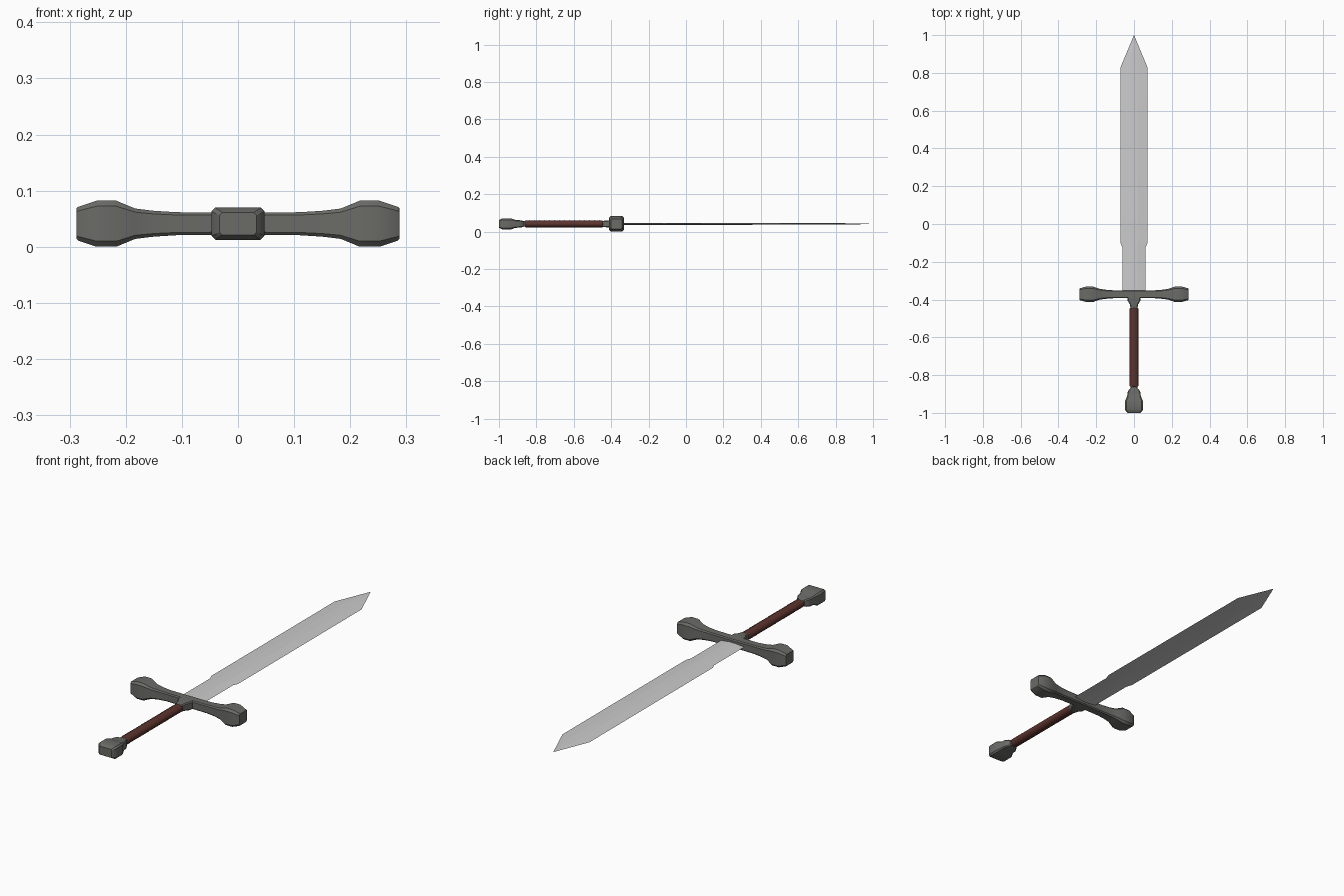
import bpy, bmesh, math
from mathutils import Vector

if "Cube" in bpy.data.objects:
    bpy.data.objects.remove(bpy.data.objects["Cube"])

ZC = 0.041  # height of the sword's centre plane


def material(name, rgb):
    m = bpy.data.materials.new(name)
    m.diffuse_color = (*rgb, 1)
    m.use_nodes = True
    m.node_tree.nodes["Principled BSDF"].inputs["Base Color"].default_value = m.diffuse_color
    return m


STEEL = material("blade steel", (0.60, 0.60, 0.60))
IRON = material("dark iron", (0.145, 0.145, 0.135))
LEATHER = material("brown leather", (0.105, 0.033, 0.026))


def chamfer_rect(a, b, c=0.12):
    k = c * min(a, b) * 2
    return [(a, b - k), (a - k, b), (k - a, b), (-a, b - k),
            (-a, k - b), (k - a, -b), (a - k, -b), (a, k - b)]


def ellipse(a, b, n=16):
    return [(a * math.cos(2 * math.pi * i / n), b * math.sin(2 * math.pi * i / n)) for i in range(n)]


def loft(name, stations, section, place, mat, angle=30):
    """Skin sections (position, half width, half height) along an axis."""
    bm = bmesh.new()
    rings = [[bm.verts.new(place(t, u, v)) for u, v in section(a, b)] for t, a, b in stations]
    n = len(rings[0])
    for r, s in zip(rings, rings[1:]):
        for i in range(n):
            bm.faces.new((r[i], r[(i + 1) % n], s[(i + 1) % n], s[i]))
    bm.faces.new(rings[0])
    bm.faces.new(rings[-1])
    bmesh.ops.recalc_face_normals(bm, faces=bm.faces)
    me = bpy.data.meshes.new(name)
    bm.to_mesh(me)
    bm.free()
    me.materials.append(mat)
    ob = bpy.data.objects.new(name, me)
    bpy.context.collection.objects.link(ob)
    bpy.context.view_layer.objects.active = ob
    ob.select_set(True)
    bpy.ops.object.shade_smooth_by_angle(angle=math.radians(angle))
    ob.select_set(False)
    return ob


def along_y(t, u, v):
    return Vector((u, t, ZC + v))


def along_x(t, u, v):
    return Vector((t, -0.372 + u, ZC + v))


# Crossguard: half profile mirrored, flared knob at each end
half = [(0.05, 0.021, 0.020), (0.11, 0.021, 0.0205), (0.15, 0.024, 0.023),
        (0.183, 0.029, 0.027), (0.217, 0.041, 0.041), (0.252, 0.041, 0.041),
        (0.285, 0.032, 0.030), (0.288, 0.029, 0.027)]
guard = [(-x, a, b) for x, a, b in reversed(half)] + half
loft("crossguard", guard, chamfer_rect, along_x, IRON)

# Collar between guard and grip
loft("collar", [(-0.385, 0.036, 0.020), (-0.405, 0.034, 0.020), (-0.425, 0.022, 0.018),
                (-0.448, 0.018, 0.016)], chamfer_rect, along_y, IRON)

# Grip with fine wrapped ridges
ridges = 46
y0, y1 = -0.862, -0.444
grip = [(y0, 0.019, 0.016)]
for i in range(ridges * 2 + 1):
    d = 0.0012 * (i % 2)
    grip.append((y0 + 0.004 + (y1 - y0 - 0.008) * i / (ridges * 2), 0.0225 + d, 0.0185 + d))
grip.append((y1, 0.019, 0.016))
loft("grip", grip, ellipse, along_y, LEATHER, 60)

# Pommel: neck, small bulge, then a bevelled block
loft("pommel", [(-1.0, 0.033, 0.020), (-0.988, 0.045, 0.027), (-0.982, 0.047, 0.029),
                (-0.935, 0.047, 0.029), (-0.912, 0.036, 0.021), (-0.892, 0.035, 0.020),
                (-0.876, 0.026, 0.018), (-0.868, 0.018, 0.015), (-0.855, 0.018, 0.015)],
     chamfer_rect, along_y, IRON)


# Blade: thin section with a flat centre and ground edges
def blade_section(a, b):
    w = a * 0.3
    return [(a, 0), (w, b), (-w, b), (-a, 0), (-w, -b), (w, -b)]


loft("blade", [(-0.36, 0.061, 0.005), (-0.125, 0.061, 0.005), (-0.10, 0.071, 0.005),
               (0.83, 0.071, 0.004), (1.0, 0.0004, 0.0004)], blade_section, along_y, STEEL, 3)
